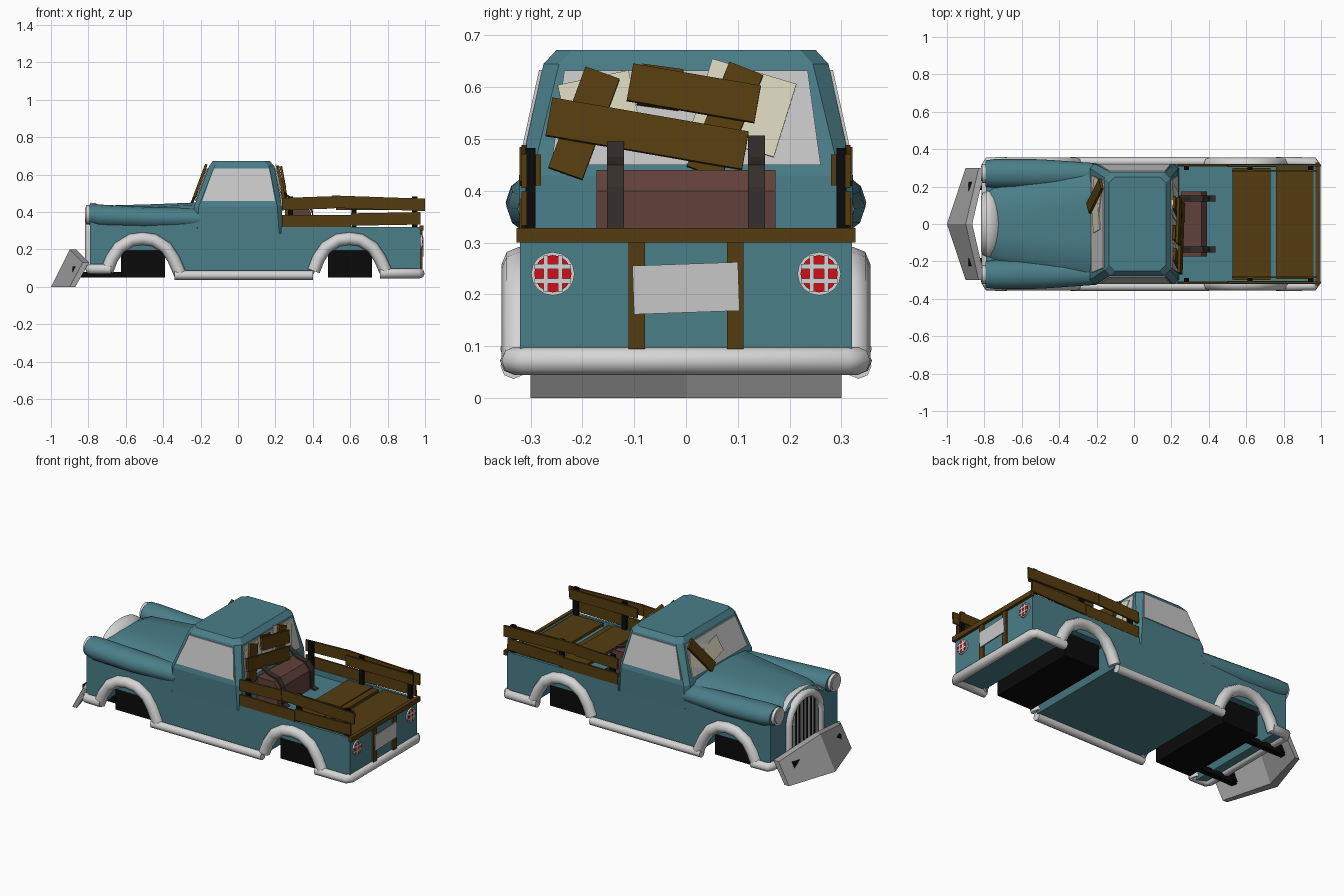
import bpy, bmesh, math
from mathutils import Matrix, Vector

cube = bpy.data.objects.get("Cube")
if cube:
    bpy.data.objects.remove(cube, do_unlink=True)


def material(name, r, g, b):
    m = bpy.data.materials.new(name)
    m.use_nodes = True
    m.diffuse_color = (r, g, b, 1)
    m.node_tree.nodes["Principled BSDF"].inputs["Base Color"].default_value = (r, g, b, 1)
    return m


TEAL = material("teal paint", .07, .21, .25)
TRIM = material("pale trim", .66, .66, .66)
GLASS = material("grey glass", .57, .57, .57)
STEEL = material("plow steel", .36, .36, .36)
WOOD = material("brown wood", .09, .045, .005)
CHEST = material("maroon chest", .12, .052, .042)
STRAP = material("dark strap", .035, .028, .024)
BLACK = material("black", .003, .003, .003)
RED = material("red lamp", .65, .004, .008)
CREAM = material("cream paper", .68, .66, .50)


def finish(name, bm, mat, smooth=False):
    bmesh.ops.recalc_face_normals(bm, faces=bm.faces)
    me = bpy.data.meshes.new(name)
    bm.to_mesh(me)
    bm.free()
    me.materials.append(mat)
    ob = bpy.data.objects.new(name, me)
    bpy.context.collection.objects.link(ob)
    if smooth:
        activate(ob)
        bpy.ops.object.shade_smooth_by_angle(angle=math.radians(40))
    return ob


def activate(ob):
    bpy.ops.object.select_all(action='DESELECT')
    ob.select_set(True)
    bpy.context.view_layer.objects.active = ob


def box(name, centre, size, mat, rot=None):
    bm = bmesh.new()
    m = Matrix.Translation(centre) @ (rot or Matrix()) @ Matrix.Diagonal((*size, 1))
    bmesh.ops.create_cube(bm, size=1, matrix=m)
    return finish(name, bm, mat)


def loft(name, rings, mat, smooth=False):
    bm = bmesh.new()
    rows = [[bm.verts.new(p) for p in ring] for ring in rings]
    for a, b in zip(rows, rows[1:]):
        for i in range(len(a)):
            j = (i + 1) % len(a)
            bm.faces.new((a[i], a[j], b[j], b[i]))
    bm.faces.new(rows[0])
    bm.faces.new(rows[-1])
    return finish(name, bm, mat, smooth)


def prism(name, pts, y0, y1, mat):
    return loft(name, [[(x, y, z) for x, z in pts] for y in (y0, y1)], mat)


def panel(name, pts, outward, mat, thick=.006):
    push = Vector(outward) * thick
    return loft(name, [pts, [Vector(p) + push for p in pts]], mat)


def disc(name, centre, radius, depth, mat):
    bm = bmesh.new()
    m = Matrix.Translation(centre) @ Matrix.Rotation(math.pi / 2, 4, 'Y')
    bmesh.ops.create_cone(bm, cap_ends=True, segments=16, radius1=radius,
                          radius2=radius, depth=depth, matrix=m)
    return finish(name, bm, mat, True)


def tube(name, pts, radius, mat):
    cu = bpy.data.curves.new(name, 'CURVE')
    cu.dimensions = '3D'
    cu.bevel_depth = radius
    cu.bevel_resolution = 2
    cu.use_fill_caps = True
    sp = cu.splines.new('POLY')
    sp.points.add(len(pts) - 1)
    for p, q in zip(sp.points, pts):
        p.co = (*q, 1)
    cu.materials.append(mat)
    ob = bpy.data.objects.new(name, cu)
    bpy.context.collection.objects.link(ob)
    activate(ob)
    bpy.ops.object.convert(target='MESH')


SIDES = ((1, "left"), (-1, "right"))
WHEELS = ((-.51, "front"), (.595, "rear"))

# Lower body with open wheel wells, then the bed walls
profile = [(-.79, .09)]
for cx, _ in WHEELS:
    profile += [(cx - .19, .07), (cx - .14, .195), (cx + .14, .195), (cx + .19, .07)]
profile += [(.975, .07), (.975, .285), (-.2, .285), (-.2, .39), (-.79, .37)]
prism("lower_body", profile, -.32, .32, TEAL)
box("tailgate", (.967, 0, .29), (.016, .64, .06), TEAL)
for s, side in SIDES:
    box(side + "_bed_wall", (.6, s * .312, .295), (.74, .016, .05), TEAL)

# Hood and rounded front fenders
hood = []
for x, w, z in ((-.79, .19, .395), (-.7, .21, .435), (-.45, .25, .442), (-.2, .30, .452)):
    hood.append([(x, -w, .3), (x, -w, z - .05), (x, -w * .8, z - .012), (x, -w * .35, z),
                 (x, w * .35, z), (x, w * .8, z - .012), (x, w, z - .05), (x, w, .3)])
loft("hood", hood, TEAL, True)
for s, side in SIDES:
    rings = []
    for x, y, ry, z, rz in ((-.795, .27, .07, .385, .055), (-.74, .27, .078, .378, .062),
                            (-.5, .268, .078, .368, .06), (-.2, .265, .06, .365, .055)):
        rings.append([(x, s * (y + ry * math.cos(a * math.pi / 6)), z + rz * math.sin(a * math.pi / 6))
                      for a in range(12)])
    loft(side + "_front_fender", rings, TEAL, True)

# Cab
cab = []
for z, x0, x1, w, c in ((.28, -.24, .24, .32, .02), (.43, -.235, .235, .322, .025),
                        (.645, -.155, .195, .275, .03), (.672, -.135, .17, .25, .03)):
    cab.append([(x0, -w + c, z), (x0 + c, -w, z), (x1 - c, -w, z), (x1, -w + c, z),
                (x1, w - c, z), (x1 - c, w, z), (x0 + c, w, z), (x0, w - c, z)])
loft("cab", cab, TEAL)


def rear_x(z):
    return .235 - .186 * (z - .43)


def front_x(z):
    return -.235 + .372 * (z - .43)


# Windows
for s, side in SIDES:
    pts = [(x, s * (.322 - .2186 * (z - .43)), z)
           for x, z in ((-.19, .46), (.197, .46), (.166, .633), (-.13, .633))]
    panel(side + "_window", pts, (0, s, 0), GLASS)
for name, fx, d, low in (("rear_window", rear_x, 1, .45), ("windshield", front_x, -1, .46)):
    pts = [(fx(z), y, z) for y, z in ((-.26, low), (.26, low), (.235, .632), (-.235, .632))]
    panel(name, pts, (d, 0, 0), GLASS)


def leaning(name, fx, tilt, out, y, z, length, width, angle, mat, thick=.014):
    rot = Matrix.Rotation(tilt, 4, 'Y') @ Matrix.Rotation(math.radians(angle), 4, 'X')
    box(name, (fx(z) + out, y, z), (thick, length, width), mat, rot)


# Boards and papers over the rear window and windshield
for i, (y, z, l, w, a, out) in enumerate((
        (-.197, .53, .21, .07, 70, .018), (.075, .535, .22, .07, 68, .018),
        (-.05, .60, .08, .08, -8, .018), (-.075, .51, .385, .075, -10, .032),
        (.015, .588, .25, .073, -10, .034))):
    leaning(f"rear_board_{i + 1}", rear_x, -.184, out, y, z, l, w, a, WOOD)
leaning("rear_paper_1", rear_x, -.184, .009, -.17, .575, .14, .09, 12, CREAM, .004)
leaning("rear_paper_2", rear_x, -.184, .009, .11, .56, .17, .15, -17, CREAM, .004)
leaning("front_board", front_x, .356, -.018, .15, .55, .23, .065, 55, WOOD)
leaning("front_paper_1", front_x, .356, -.009, .16, .55, .16, .13, 20, CREAM, .004)
leaning("front_paper_2", front_x, .356, -.010, .03, .54, .14, .1, -12, CREAM, .004)

# Wheel blocks, arches, rocker trim and bumpers
arch = ((-.19, .085), (-.165, .15), (-.125, .21), (-.06, .25), (0, .258),
        (.06, .25), (.125, .21), (.165, .15), (.2, .07))
for cx, end in WHEELS:
    box(end + "_wheel_block", (cx + .003, 0, .122), (.235, .56, .146), BLACK)
    for s, side in SIDES:
        tube(f"{side}_{end}_arch", [(cx + x, s * .322, z) for x, z in arch], .034, TRIM)
for s, side in SIDES:
    tube(side + "_rocker", [(-.34, s * .333, .062), (.40, s * .333, .062)], .025, TRIM)
for name, x0, x1, z in (("rear_bumper", .76, .972, .072), ("front_bumper", -.68, -.79, .095)):
    tube(name, [(x0, -.332, z), (x1 * .985, -.332, z), (x1, -.31, z),
                (x1, .31, z), (x1 * .985, .332, z), (x0, .332, z)], .027, TRIM)

# Grille shell, dark opening and bars
bm = bmesh.new()
bmesh.ops.create_uvsphere(bm, u_segments=24, v_segments=12, radius=1,
                          matrix=Matrix.Translation((-.785, 0, .36)) @ Matrix.Diagonal((.085, .18, .09, 1)))
bmesh.ops.bisect_plane(bm, geom=bm.verts[:] + bm.edges[:] + bm.faces[:],
                       plane_co=(-.79, 0, 0), plane_no=(-1, 0, 0), clear_outer=True)
finish("grille_shell", bm, TRIM, True)
outline = [(-.15, .12)] + [(-.15 * math.cos(t * math.pi / 12), .28 + .135 * math.sin(t * math.pi / 12))
                           for t in range(13)] + [(.15, .12)]
panel("grille_opening", [(-.791, y, z) for y, z in outline], (-1, 0, 0), BLACK)
tube("grille_frame", [(-.793, y, z) for y, z in outline], .024, TRIM)
for i in range(7):
    y = (i - 3) * .036
    top = .28 + .13 * math.sqrt(1 - (y / .15) ** 2)
    box(f"grille_bar_{i + 1}", (-.798, y, (.12 + top) / 2), (.012, .012, top - .12), TRIM)

# Headlights
for s, side in SIDES:
    disc(side + "_headlight_ring", (-.798, s * .27, .385), .052, .03, TRIM)
    disc(side + "_headlight_lens", (-.812, s * .27, .385), .04, .01, GLASS)

# Snow plow blade and its arms
plow = []
for y, shift, low in ((-.3, .1, .07), (0, 0, 0), (.3, .1, .07)):
    top = (-.9 + low, .2 - low)
    plow.append([(-1 + shift, y, 0), (top[0], y, top[1]),
                 (top[0] + .035, y, top[1]), (-.95 + shift * .8, y, 0)])
loft("plow_blade", plow, STEEL)
for s, side in SIDES:
    box(side + "_plow_arm", (-.64, s * .2, .065), (.46, .035, .03), BLACK)
    box(side + "_plow_hinge", (-.86, s * .2, .085), (.05, .05, .05), BLACK)

# Stake-bed boards and posts
for s, side in SIDES:
    for i, (x, z, l, a) in enumerate(((.42, .352, .37, 0), (.79, .363, .37, -1),
                                      (.375, .447, .28, -2), (.75, .447, .5, 2))):
        rot = Matrix.Rotation(math.radians(a), 4, 'Y')
        box(f"{side}_rail_{i + 1}", (x, s * (.316 - i % 2 * .004), z), (l, .011, .066), WOOD, rot)
    box(side + "_inner_rail", (.75, s * .285, .44), (.45, .01, .06), WOOD)
    for i, x in enumerate((.28, .62, .945)):
        box(f"{side}_post_{i + 1}", (x, s * .300, .385), (.028, .02, .195), BLACK)

# Loose planks lying in the bed
for i, (x, y, w) in enumerate(((.61, 0, .165), (.71, .0, .04), (.86, .005, .2))):
    box(f"bed_plank_{i + 1}", (x, y, .308 - .006 * (i == 1)), (w, .6, .016), WOOD)

# Chest with its loose straps
prism("chest", [(.25, .28), (.39, .28), (.39, .40), (.36, .44), (.25, .44)], -.173, .173, CHEST)
path = [(.43, .29), (.40, .298), (.394, .40), (.362, .443), (.30, .458), (.238, .50)]
strap = path + [(x + .006, z + .007) for x, z in reversed(path)]
for s, side in SIDES:
    prism(side + "_strap", strap, s * .12, s * .152, STRAP)

# Tailgate woodwork, plate and lamps
box("tail_rail", (.981, 0, .314), (.022, .655, .028), WOOD)
box("number_plate", (.990, 0, .212), (.006, .204, .094), GLASS,
    Matrix.Rotation(math.radians(2), 4, 'X'))
for s, side in SIDES:
    box(side + "_tail_strip", (.980, s * .095, .2), (.012, .032, .21), WOOD)
    disc(side + "_lamp_ring", (.977, s * .257, .24), .042, .012, TRIM)
    disc(side + "_lamp", (.982, s * .257, .24), .036, .008, RED)
    for k in (-1, 1):
        box(f"{side}_lamp_bar_{k}", (.986, s * .257 + k * .014, .24), (.006, .009, .07), TRIM)
        box(f"{side}_lamp_crossbar_{k}", (.986, s * .257, .24 + k * .014), (.006, .07, .009), TRIM)
